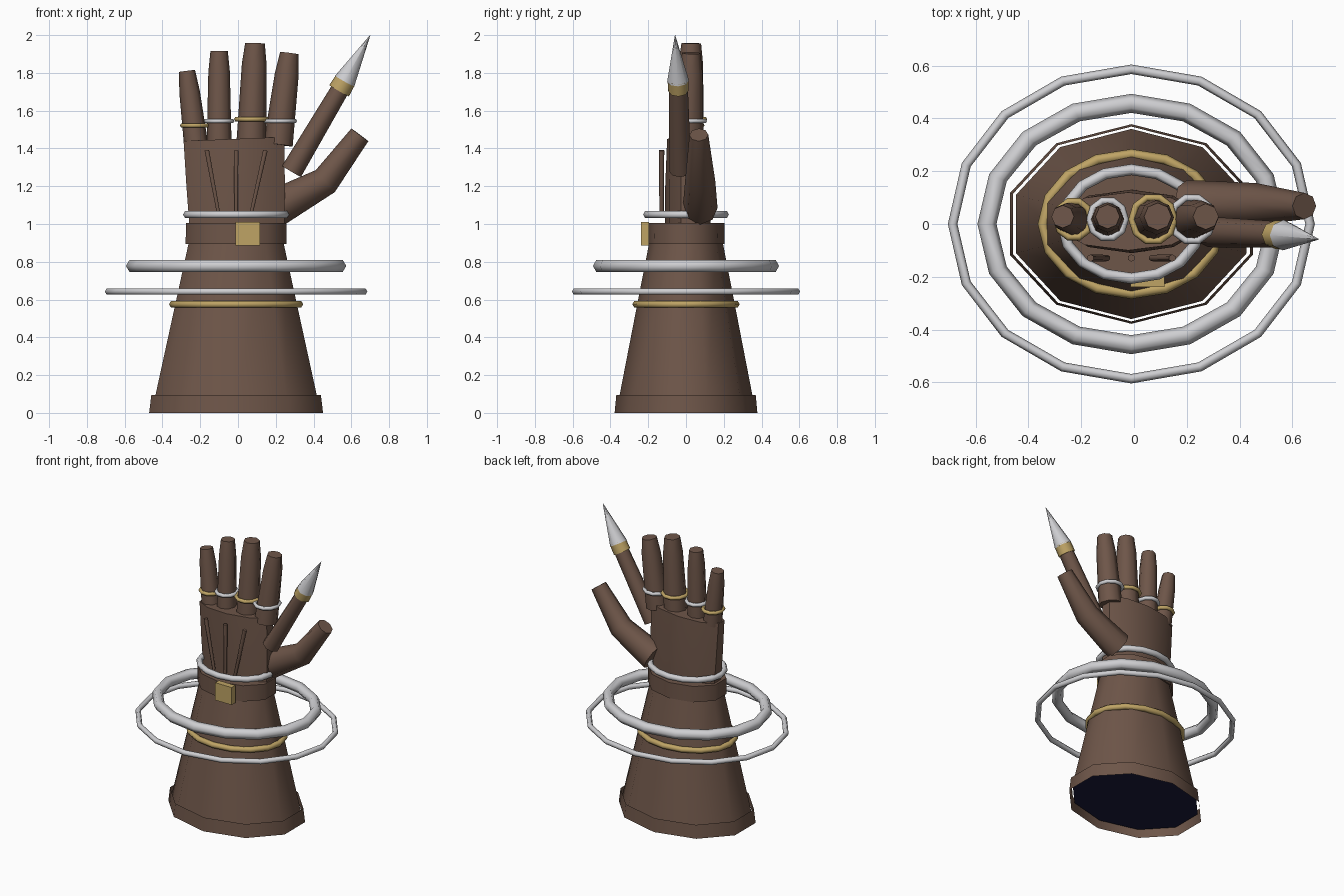
import bpy, bmesh, math
from mathutils import Vector

if "Cube" in bpy.data.objects:
    bpy.data.objects.remove(bpy.data.objects["Cube"])


def material(name, rgb):
    m = bpy.data.materials.new(name)
    m.diffuse_color = (*rgb, 1)
    m.use_nodes = True
    m.node_tree.nodes["Principled BSDF"].inputs["Base Color"].default_value = m.diffuse_color
    return m


LEATHER = material("brown leather", (0.155, 0.092, 0.066))
SILVER = material("silver", (0.62, 0.62, 0.64))
GOLD = material("gold", (0.52, 0.37, 0.13))
LINING = material("dark navy lining", (0.01, 0.01, 0.045))


def finish(name, bm, mat, angle=42):
    me = bpy.data.meshes.new(name)
    bm.to_mesh(me)
    bm.free()
    ob = bpy.data.objects.new(name, me)
    bpy.context.collection.objects.link(ob)
    me.materials.append(mat)
    bpy.ops.object.select_all(action='DESELECT')
    ob.select_set(True)
    bpy.context.view_layer.objects.active = ob
    bpy.ops.object.shade_smooth_by_angle(angle=math.radians(angle))
    return ob


def loft(name, stations, mat, sides=8, caps=True, angle=50, phase=math.pi / 2):
    """Skin rings along a path; each station is (centre, (radius_u, radius_v))."""
    pts = [Vector(c) for c, _ in stations]
    bm = bmesh.new()
    rings = []
    for i, (_, (ru, rv)) in enumerate(stations):
        t = (pts[min(i + 1, len(pts) - 1)] - pts[max(i - 1, 0)]).normalized()
        u = Vector((0, 1, 0)).cross(t).normalized()
        v = t.cross(u)
        rings.append([bm.verts.new(pts[i] + u * ru * math.cos(a) + v * rv * math.sin(a))
                      for a in (phase + k * math.tau / sides for k in range(sides))])
    for a, b in zip(rings, rings[1:]):
        for k in range(sides):
            j = (k + 1) % sides
            bm.faces.new((a[k], a[j], b[j], b[k]))
    if caps:
        bm.faces.new(rings[0][::-1])
        bm.faces.new(rings[-1])
    return finish(name, bm, mat, angle)


def ring(name, centre, rx, ry, minor, mat, segs=16, sides=6):
    """Elliptical band; rx and ry are outer radii."""
    bm = bmesh.new()
    c = Vector(centre)
    loops = []
    for i in range(segs):
        a = i * math.tau / segs
        loop = []
        for k in range(sides):
            b = k * math.tau / sides
            d = minor * (math.cos(b) - 1)
            loop.append(bm.verts.new(c + Vector(((rx + d) * math.cos(a), (ry + d) * math.sin(a),
                                                 minor * math.sin(b)))))
        loops.append(loop)
    for i in range(segs):
        a, b = loops[i], loops[(i + 1) % segs]
        for k in range(sides):
            j = (k + 1) % sides
            bm.faces.new((a[k], b[k], b[j], a[j]))
    return finish(name, bm, mat, 65)


# Flared cuff, dark underside
X = -0.01
cuff = loft("cuff", [((X, 0, 0.05), (0.459, 0.36)), ((X, 0, 0.9), (0.264, 0.195))], LEATHER, 10)
cuff.data.materials.append(LINING)
for p in cuff.data.polygons:
    if p.normal.z < -0.9:
        p.material_index = 1

# Open hem band around the cuff
loft("cuff_hem", [((X, 0, 0), (0.484, 0.378)), ((X, 0, 0.095), (0.472, 0.369))],
     LEATHER, 10, caps=False)

# Wrist strap and buckle
loft("wrist_strap", [((X, 0, 0.893), (0.281, 0.205)), ((X, 0, 1.005), (0.279, 0.204))], LEATHER, 10)
bm = bmesh.new()
bmesh.ops.create_cube(bm, size=1)
bmesh.ops.scale(bm, vec=(0.13, 0.042, 0.125), verts=bm.verts)
bmesh.ops.translate(bm, vec=(0.051, -0.217, 0.948), verts=bm.verts)
finish("buckle", bm, GOLD, 30)

# Rings around the forearm and wrist
ring("forearm_ring", (X, 0, 0.575), 0.355, 0.284, 0.02, GOLD)
ring("outer_floating_ring", (X, 0, 0.642), 0.695, 0.604, 0.018, SILVER)
ring("inner_floating_ring", (X, 0, 0.778), 0.583, 0.493, 0.036, SILVER)
ring("wrist_ring", (X, 0, 1.05), 0.281, 0.227, 0.021, SILVER)

# Palm
loft("palm", [((-0.005, 0.01, 0.98), (0.264, 0.12)), ((-0.012, 0.01, 1.2), (0.274, 0.12)),
              ((-0.022, 0.01, 1.45), (0.28, 0.11))], LEATHER, 10)

# Raised tendons on the front of the hand
for name, xb, xt in (("left", -0.1, -0.165), ("middle", -0.01, -0.01), ("right", 0.066, 0.145)):
    loft("tendon_" + name, [((xb, -0.129, 1.04), (0.01, 0.012)), ((xt, -0.129, 1.39), (0.014, 0.014))],
         LEATHER, 6, angle=65)

# Fingers with rings: base x, tip x, tip z, base radius, tip radius, ring z, ring metal
FINGERS = (
    ("little", -0.222, -0.27, 1.81, 0.064, 0.043, 1.522, GOLD),
    ("ring", -0.1, -0.1, 1.915, 0.066, 0.046, 1.545, SILVER),
    ("middle", 0.07, 0.09, 1.957, 0.079, 0.052, 1.555, GOLD),
    ("index", 0.212, 0.272, 1.905, 0.078, 0.049, 1.545, SILVER),
)
for name, xb, xt, zt, rb, rt, zr, metal in FINGERS:
    zm = zt - 0.11
    f = (zm - 1.42) / (zt - 1.42)
    rm = rb * 0.35 + rt * 0.65 + 0.004
    loft(name + "_finger", [((xb, 0.015, 1.42), (rb, rb)), ((xb + (xt - xb) * f, 0.025, zm), (rm, rm)),
                            ((xt, 0.028, zt), (rt, rt))], LEATHER, 8)
    xr = xb + (xt - xb) * (zr - 1.42) / (zt - 1.42) * 0.5
    ring(name + "_finger_ring", (xr, 0.018, zr), rb + 0.015, rb + 0.02, 0.013, metal, 10)

# Thumb
loft("thumb", [((0.2, 0.075, 1.085), (0.1, 0.092)), ((0.462, 0.075, 1.227), (0.077, 0.08)),
               ((0.645, 0.068, 1.472), (0.056, 0.05))], LEATHER, 8)

# Extra clawed finger: leather shaft, gold collar, silver point
loft("claw_shaft", [((0.283, -0.03, 1.278), (0.058, 0.058)), ((0.545, -0.04, 1.72), (0.048, 0.05))],
     LEATHER, 8)
loft("claw_collar", [((0.535, -0.04, 1.705), (0.06, 0.054)), ((0.57, -0.042, 1.765), (0.056, 0.056))],
     GOLD, 8)
loft("claw_point", [((0.565, -0.042, 1.757), (0.058, 0.058)), ((0.7, -0.058, 2.0), (0.001, 0.001))],
     SILVER, 8)
